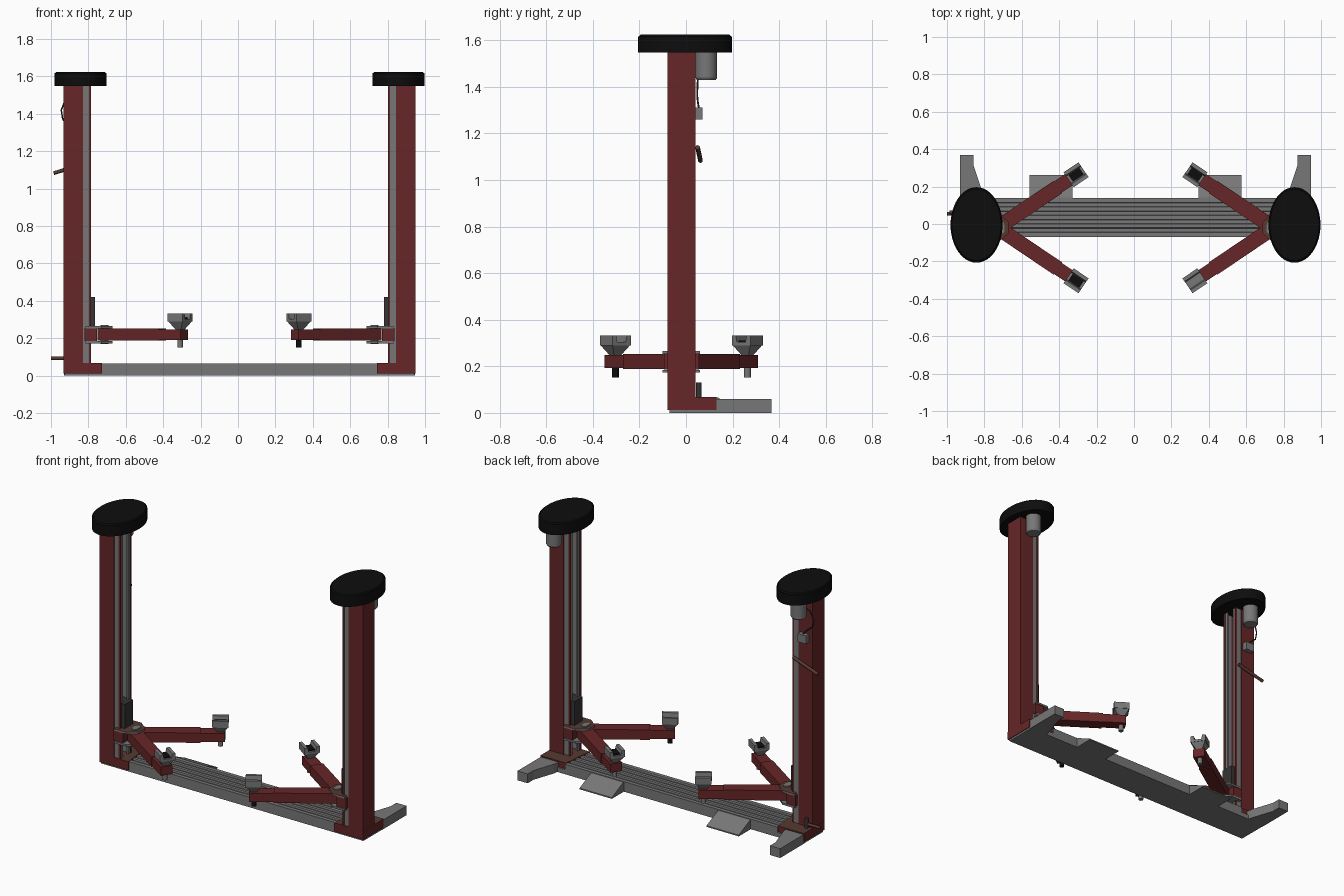
import bpy, bmesh, math
from mathutils import Matrix, Vector

if "Cube" in bpy.data.objects:
    bpy.data.objects.remove(bpy.data.objects["Cube"])

def material(name, rgb):
    m = bpy.data.materials.new(name)
    m.diffuse_color = (*rgb, 1)
    m.use_nodes = True
    m.node_tree.nodes["Principled BSDF"].inputs["Base Color"].default_value = m.diffuse_color
    return m

RED = material("red paint", (0.135, 0.019, 0.020))
RUST = material("worn brown", (0.095, 0.042, 0.030))
GRAY = material("steel gray", (0.185, 0.185, 0.185))
DARK = material("dark steel", (0.035, 0.035, 0.035))
BLACK = material("black rubber", (0.004, 0.004, 0.004))

IDENT = Matrix.Identity(4)
MIRROR = Matrix.Translation((0.016, 0, 0)) @ Matrix.Scale(-1, 4, (1, 0, 0))

def finish(name, bm, mat, M=IDENT, top_mat=None):
    bm.transform(M)
    bmesh.ops.recalc_face_normals(bm, faces=bm.faces)
    me = bpy.data.meshes.new(name)
    me.materials.append(mat)
    if top_mat:
        me.materials.append(top_mat)
        for f in bm.faces:
            if f.normal.z > 0.5:
                f.material_index = 1
    bm.to_mesh(me)
    bm.free()
    ob = bpy.data.objects.new(name, me)
    bpy.context.collection.objects.link(ob)
    return ob

def prism(name, pts, a, b, mat, M=IDENT, axis='z', top_mat=None):
    """Extrude a closed profile from a to b along z (xy pts), x (yz pts)"""
    bm = bmesh.new()
    def co(p, h):
        return (p[0], p[1], h) if axis == 'z' else (h, p[0], p[1])
    lo = [bm.verts.new(co(p, a)) for p in pts]
    hi = [bm.verts.new(co(p, b)) for p in pts]
    n = len(pts)
    bm.faces.new(lo)
    bm.faces.new(hi)
    for i in range(n):
        bm.faces.new((lo[i], lo[(i + 1) % n], hi[(i + 1) % n], hi[i]))
    return finish(name, bm, mat, M, top_mat)

def box(name, x, y, z, mat, M=IDENT, top_mat=None):
    pts = [(x[0], y[0]), (x[1], y[0]), (x[1], y[1]), (x[0], y[1])]
    return prism(name, pts, z[0], z[1], mat, M, 'z', top_mat)

def cone(name, c, r1, r2, z0, z1, mat, M=IDENT, seg=24, sy=1.0, turn=0.0):
    bm = bmesh.new()
    bmesh.ops.create_cone(bm, cap_ends=True, segments=seg, radius1=r1, radius2=r2, depth=z1 - z0)
    if seg > 8:
        for f in bm.faces:
            f.smooth = len(f.verts) == 4
        for e in bm.edges:
            e.smooth = all(f.smooth for f in e.link_faces)
    T = (Matrix.Translation((c[0], c[1], (z0 + z1) / 2))
         @ Matrix.Diagonal((1, sy, 1, 1)) @ Matrix.Rotation(turn, 4, 'Z'))
    return finish(name, bm, mat, M @ T)

def rod(name, p, q, r, mat, seg=10):
    p, q = Vector(p), Vector(q)
    R = (q - p).to_track_quat('Z', 'Y').to_matrix().to_4x4()
    return cone(name, (0, 0), r, r, 0, (q - p).length, mat, Matrix.Translation(p) @ R, seg)

# floor base: ribbed profile running between the posts
ribs = [(-0.07, 0), (-0.07, 0.065)]
for y in (-0.045, 0.0, 0.045, 0.09):
    ribs += [(y, 0.065), (y + 0.003, 0.056), (y + 0.022, 0.056), (y + 0.025, 0.065)]
ribs += [(0.14, 0.065), (0.14, 0)]
prism("floor_base", ribs, -0.75, 0.766, GRAY, axis='x')

for side, M in (("left", IDENT), ("right", MIRROR)):
    # base end, rear foot and drive-over ramp
    box(side + "_base_end", (-0.928, -0.74), (-0.07, 0.14), (0, 0.03), GRAY, M)
    prism(side + "_base_cover", [(-0.933, -0.08), (-0.727, -0.08), (-0.75, 0.13), (-0.933, 0.13)],
          0.012, 0.068, RED, M, top_mat=RUST)
    prism(side + "_rear_foot", [(-0.93, 0.12), (-0.80, 0.12), (-0.81, 0.17), (-0.857, 0.31),
                                (-0.857, 0.368), (-0.93, 0.368)], 0, 0.06, GRAY, M)
    prism(side + "_ramp", [(0.13, 0), (0.13, 0.063), (0.15, 0.06), (0.262, 0.008), (0.262, 0)],
          -0.56, -0.33, GRAY, M, axis='x')

    # post: red channel, open towards the middle
    prism(side + "_post", [(-0.932, -0.08), (-0.83, -0.08), (-0.83, -0.066), (-0.918, -0.066),
                           (-0.918, 0.026), (-0.83, 0.026), (-0.83, 0.04), (-0.932, 0.04)],
          0.02, 1.55, RED, M)
    # gray guide rails with inward lips
    for nm, k in (("front", -1), ("rear", 1)):
        def Y(d):
            return -0.02 + k * d
        prism(f"{side}_{nm}_guide_rail",
              [(-0.84, Y(0.055)), (-0.79, Y(0.055)), (-0.79, Y(0.026)), (-0.80, Y(0.026)),
               (-0.80, Y(0.045)), (-0.84, Y(0.045))], 0.06, 1.55, GRAY, M)
        prism(f"{side}_{nm}_rail_lip",
              [(-0.797, Y(0.058)), (-0.786, Y(0.058)), (-0.786, Y(0.046)), (-0.797, Y(0.046))],
              0.06, 1.55, RED, M)
    # lifting screw and lock slots inside the post
    cone(side + "_lift_screw", (-0.875, -0.02), 0.015, 0.015, 0.06, 1.55, GRAY, M, 12)
    for i in range(12):
        z = 0.35 + i * 0.095
        box(f"{side}_lock_slot_{i}", (-0.919, -0.915), (0.002, 0.018), (z, z + 0.045), DARK, M)

    # oval cap and motor
    cone(side + "_top_cap", (-0.842, -0.005), 0.139, 0.139, 1.548, 1.617, BLACK, M, 48, 0.202 / 0.139)
    cone(side + "_top_cap_lid", (-0.842, -0.005), 0.136, 0.131, 1.617, 1.624, BLACK, M, 48, 0.202 / 0.139)
    cone(side + "_motor", (-0.865, 0.087), 0.047, 0.047, 1.44, 1.55, GRAY, M)
    cone(side + "_motor_end", (-0.865, 0.087), 0.041, 0.047, 1.43, 1.44, GRAY, M)

    # carriage with yoke plates
    box(side + "_carriage", (-0.905, -0.765), (-0.062, 0.022), (0.175, 0.42), DARK, M)
    box(side + "_carriage_block", (-0.822, -0.755), (-0.095, 0.055), (0.186, 0.254), RED, M)
    yoke = [(-0.815, -0.10), (-0.73, -0.10), (-0.67, -0.05), (-0.67, 0.01), (-0.73, 0.06), (-0.815, 0.06)]
    prism(side + "_yoke_bottom", yoke, 0.173, 0.185, GRAY, M)
    prism(side + "_yoke_top", yoke, 0.253, 0.265, GRAY, M, top_mat=RUST)

    # swing arms, built along local +x from the pivot
    for nm, k in (("front", -1), ("rear", 1)):
        n = f"{side}_{nm}"
        A = M @ Matrix.Translation((-0.73, -0.02, 0)) @ Matrix.Rotation(k * math.radians(34), 4, 'Z')
        odd = n == "right_front"
        box(n + "_arm", (0.0, 0.39), (-0.04, 0.04), (0.188, 0.252), RED, A)
        box(n + "_arm_extension", (0.38, 0.535), (-0.036, 0.036), (0.192, 0.248), RED, A)
        cone(n + "_pivot_pin", (0.02, 0), 0.022, 0.022, 0.17, 0.272, GRAY, A, 16)
        # lifting pad: pin, flared neck, forked saddle, rubber
        px = 0.507
        cone(n + "_pad_pin", (px, 0), 0.015, 0.015, 0.152, 0.2, BLACK if odd else GRAY, A, 12)
        cone(n + "_pad_neck", (px, 0), 0.024, 0.066, 0.246, 0.292, GRAY, A, 4, 1.0, math.pi / 4)
        prism(n + "_pad_saddle",
              [(-0.048, 0.290), (0.048, 0.290), (0.048, 0.332), (0.028, 0.332), (0.022, 0.304),
               (-0.022, 0.304), (-0.028, 0.332), (-0.048, 0.332)],
              px - 0.048, px + 0.048, GRAY, A, axis='x')
        if not odd:
            box(n + "_pad_rubber", (px - 0.035, px + 0.035), (-0.021, 0.021), (0.302, 0.311), BLACK, A)

# controls on the left post: switch box, cable, lever and pedal
box("switch_box", (-0.905, -0.845), (0.038, 0.07), (1.26, 1.312), GRAY)
cable = [(-0.875, 0.055, 1.31), (-0.90, 0.05, 1.34), (-0.937, 0.048, 1.37),
         (-0.945, 0.05, 1.42), (-0.925, 0.055, 1.47), (-0.89, 0.06, 1.49)]
for i in range(len(cable) - 1):
    rod(f"cable_{i}", cable[i], cable[i + 1], 0.004, DARK, 6)
rod("release_lever", (-0.80, 0.05, 1.14), (-0.985, 0.062, 1.083), 0.010, RUST)
rod("lower_release_pin", (-1.0, 0.055, 0.093), (-0.90, 0.055, 0.093), 0.009, RUST)
cone("floor_bolt", (-0.90, 0.055), 0.012, 0.012, 0.06, 0.13, DARK, IDENT, 10)
